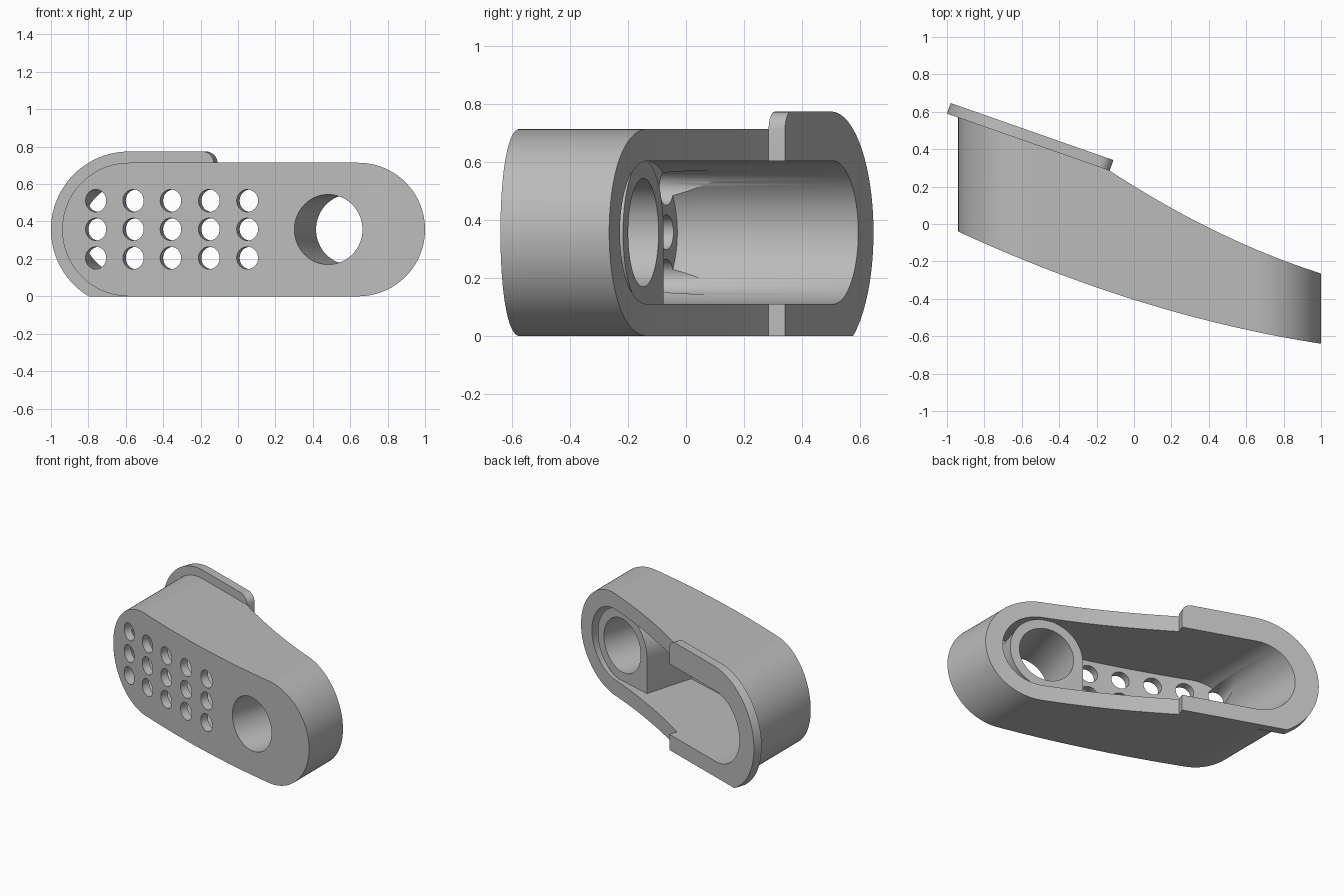
import bpy, bmesh
from math import sin, cos, pi, radians, sqrt
from mathutils import Vector

if "Cube" in bpy.data.objects:
    bpy.data.objects.remove(bpy.data.objects["Cube"], do_unlink=True)

MID = 0.357                      # mid height and outer end radius
LEFT, RIGHT = -0.583, 0.643      # centres of the rounded ends
WALL = 0.11
PLATE = 0.06
TILT = radians(16.3)
AXIS = Vector((sin(TILT), cos(TILT), 0))
ACROSS = Vector((cos(TILT), -sin(TILT), 0))
UP = Vector((0, 0, 1))
SLOPE = -0.3506                  # slope of the flat rear flange
FLANGE_END = -0.13

grey = bpy.data.materials.new("light_grey")
grey.use_nodes = True
grey.diffuse_color = (0.5, 0.5, 0.5, 1)
grey.node_tree.nodes["Principled BSDF"].inputs["Base Color"].default_value = (0.5, 0.5, 0.5, 1)


def front_y(x):
    return -0.405 - 0.314 * x + 0.079 * x * x


def flange_y(x):
    return 0.59 + SLOPE * (x + 1)


def back_y(x):
    if x < FLANGE_END - 0.005:
        return flange_y(x) + 0.03        # overlaps into the flange
    d = x - FLANGE_END
    return 0.285 - 0.5755 * d + 0.148 * d * (x - 0.4)


def finish(name, bm):
    bmesh.ops.remove_doubles(bm, verts=bm.verts, dist=1e-5)
    bmesh.ops.recalc_face_normals(bm, faces=bm.faces)
    mesh = bpy.data.meshes.new(name)
    bm.to_mesh(mesh)
    bm.free()
    mesh.materials.append(grey)
    obj = bpy.data.objects.new(name, mesh)
    bpy.context.collection.objects.link(obj)
    return obj


def slot_solid(name, r, y0, y1):
    """Round-ended slot between two curved faces y0(x) and y1(x)."""
    n = 32
    xs = [LEFT - r * cos(pi / 2 * i / n) for i in range(n + 1)]
    xs += [LEFT + (RIGHT - LEFT) * i / 40 for i in range(1, 40)]
    xs += [RIGHT + r * sin(pi / 2 * i / n) for i in range(n + 1)]
    xs = sorted(xs + [FLANGE_END - 0.01, FLANGE_END])
    bm = bmesh.new()
    rings = []
    for x in xs:
        d = max(LEFT - x, x - RIGHT, 0)
        h = sqrt(max(r * r - d * d, 0))
        if h < 1e-4:
            ring = [bm.verts.new((x, y0(x), MID)), bm.verts.new((x, y1(x), MID))]
            ring = [ring[0], ring[1], ring[1], ring[0]]
        else:
            ring = [bm.verts.new((x, y, MID + s * h)) for y, s in
                    ((y0(x), -1), (y1(x), -1), (y1(x), 1), (y0(x), 1))]
        rings.append(ring)
    for a, b in zip(rings, rings[1:]):
        for i in range(4):
            j = (i + 1) % 4
            face = list(dict.fromkeys((a[i], a[j], b[j], b[i])))
            if len(face) > 2:
                bm.faces.new(face)
    return finish(name, bm)


def add_prism(bm, points, origin, u, extrude):
    base = [bm.verts.new(origin + u * a + UP * b) for a, b in points]
    top = [bm.verts.new(v.co + extrude) for v in base]
    bm.faces.new(base)
    bm.faces.new(top)
    for i in range(len(base)):
        j = (i + 1) % len(base)
        bm.faces.new((base[i], base[j], top[j], top[i]))


def arc(cx, cz, r, a0, a1, n):
    return [(cx + r * cos(radians(a0 + (a1 - a0) * i / n)),
             cz + r * sin(radians(a0 + (a1 - a0) * i / n))) for i in range(n + 1)]


def combine(target, other, operation):
    mod = target.modifiers.new(operation, "BOOLEAN")
    mod.operation = operation
    mod.solver = "EXACT"
    mod.object = other
    bpy.ops.object.select_all(action="DESELECT")
    bpy.context.view_layer.objects.active = target
    target.select_set(True)
    bpy.ops.object.modifier_apply(modifier=mod.name)
    bpy.data.objects.remove(other, do_unlink=True)


# Curved outer shell
body = slot_solid("curved_housing", MID, front_y, back_y)

# Rear flange, cut flush with the base
R = MID + 0.06
outline = arc(FLANGE_END - 0.06, MID + R - 0.06, 0.06, 0, 90, 8)
outline += arc(LEFT, MID, R, 90, 180, 32)
low = 180 + 58.9
outline += arc(LEFT, MID, R, 180, low, 20)[1:-1]
outline += [(LEFT - sqrt(R * R - MID * MID), 0), (FLANGE_END, 0)]
bm = bmesh.new()
add_prism(bm, outline, Vector((0, flange_y(0), 0)), Vector((1, SLOPE, 0)),
          Vector((-SLOPE, 1, 0)).normalized() * 0.06)
combine(body, finish("rear_flange", bm), "UNION")

# Hollow inside, open at the back
cavity = slot_solid("cavity_cutter", MID - WALL, lambda x: front_y(x) + PLATE, lambda x: 1.0)
combine(body, cavity, "DIFFERENCE")

# Tilted boss with a squared lower inner corner
r = MID - WALL + 0.003
end = Vector((0.597, -0.147, MID))
bm = bmesh.new()
add_prism(bm, arc(0, 0, r, -90, 180, 72) + [(-r, -r)], end, ACROSS, AXIS * -0.365)
combine(body, finish("boss", bm), "UNION")

# Large bore and grid of small vents, all along tilted axes
bm = bmesh.new()
add_prism(bm, arc(0, 0, 0.187, 0, 360, 64)[:-1], end + AXIS * 0.1, ACROSS, AXIS * -0.7)
for x in (-0.76, -0.56, -0.36, -0.155, 0.05):
    for z in (0.205, 0.358, 0.511):
        start = Vector((x, front_y(x), z)) - AXIS * 0.1
        add_prism(bm, arc(0, 0, 0.06, 0, 360, 32)[:-1], start, ACROSS, AXIS * 0.55)
combine(body, finish("hole_cutter", bm), "DIFFERENCE")

bpy.ops.object.shade_smooth_by_angle(angle=radians(30))
